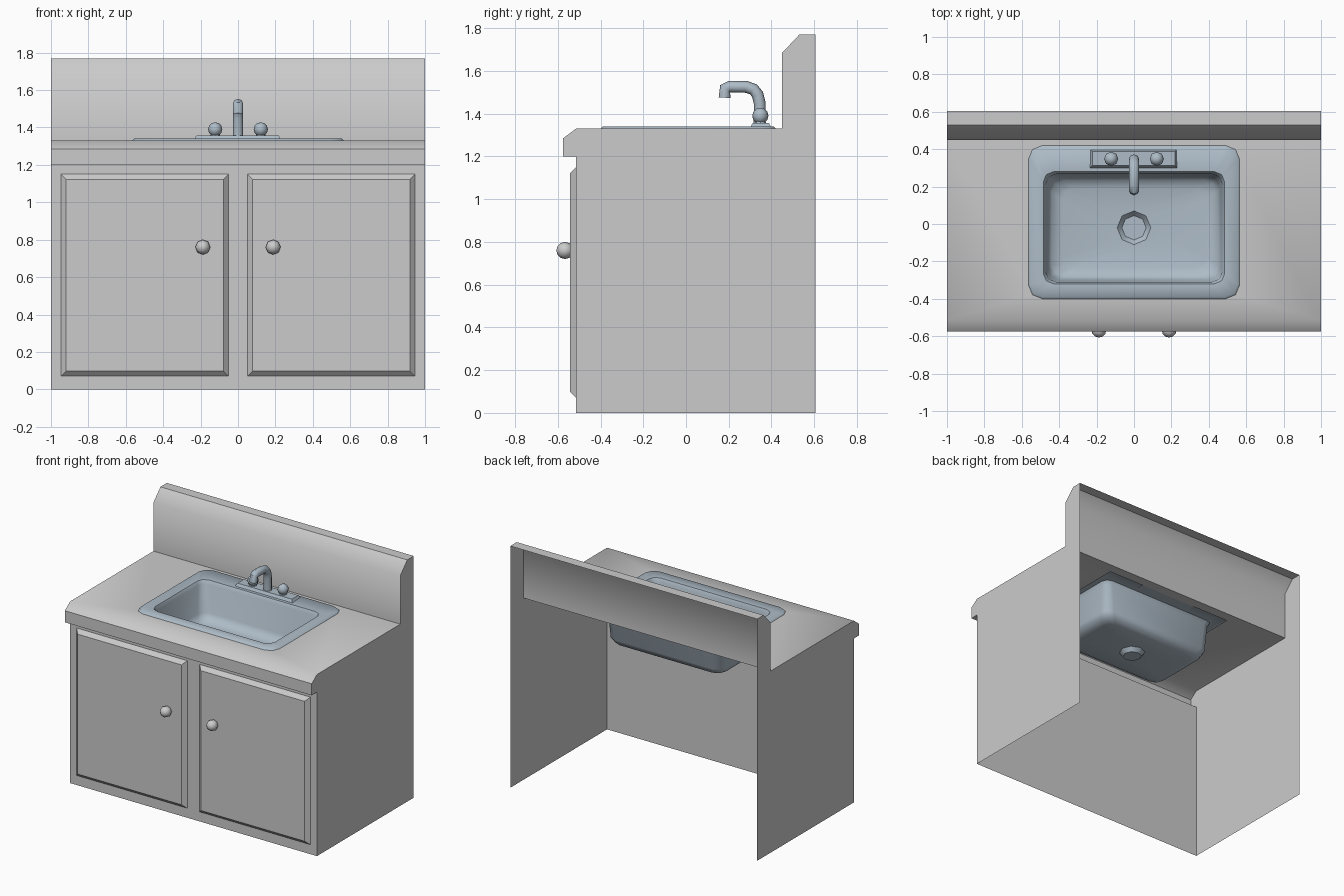
import bpy, bmesh, math
from mathutils import Vector

if "Cube" in bpy.data.objects:
    bpy.data.objects.remove(bpy.data.objects["Cube"])

steel = bpy.data.materials.new("steel")
steel.diffuse_color = (0.42, 0.50, 0.57, 1)
steel.use_nodes = True
steel.node_tree.nodes["Principled BSDF"].inputs["Base Color"].default_value = steel.diffuse_color


def finish(name, bm, mat=None, smooth=None, recalc=True):
    bmesh.ops.remove_doubles(bm, verts=bm.verts, dist=1e-4)
    if recalc:
        bmesh.ops.recalc_face_normals(bm, faces=bm.faces)
    me = bpy.data.meshes.new(name)
    bm.to_mesh(me)
    bm.free()
    ob = bpy.data.objects.new(name, me)
    bpy.context.collection.objects.link(ob)
    if mat:
        me.materials.append(mat)
    if smooth:
        bpy.ops.object.select_all(action='DESELECT')
        ob.select_set(True)
        bpy.context.view_layer.objects.active = ob
        bpy.ops.object.shade_smooth_by_angle(angle=math.radians(smooth))
    return ob


def panel(name, rect, base, top, inset, place, closed=False, mat=None):
    """Rectangle (u0, u1, v0, v1) raised from base to top with sloped edges."""
    bm = bmesh.new()
    rings = []
    for d, h in ((0, base), (inset, top)):
        u0, u1, v0, v1 = rect[0] + d, rect[1] - d, rect[2] + d, rect[3] - d
        rings.append([bm.verts.new(place(u, v, h))
                      for u, v in ((u0, v0), (u1, v0), (u1, v1), (u0, v1))])
    a, b = rings
    for i in range(4):
        j = (i + 1) % 4
        bm.faces.new((a[i], a[j], b[j], b[i]))
    bm.faces.new(b)
    if closed:
        bm.faces.new(a[::-1])
    return finish(name, bm, mat, recalc=False)


def ball(name, loc, r, rot=(0, 0, 0), mat=None):
    bpy.ops.mesh.primitive_uv_sphere_add(segments=8, ring_count=6, radius=r,
                                         location=loc, rotation=rot)
    ob = bpy.context.object
    ob.name = name
    if mat:
        ob.data.materials.append(mat)
    bpy.ops.object.shade_smooth_by_angle(angle=math.radians(60))


# Cabinet shell: side profile (y, z) swept across x, open back and bottom
profile = [(-0.515, 0), (-0.515, 1.20), (-0.575, 1.20), (-0.575, 1.285),
           (-0.515, 1.33), (0.45, 1.33), (0.45, 1.685), (0.53, 1.77),
           (0.605, 1.77), (0.605, 0)]
bm = bmesh.new()
left, right = [[bm.verts.new((x, y, z)) for y, z in profile] for x in (-1, 1)]
bm.faces.new(left)
bm.faces.new(right[::-1])
for i in range(8):
    if i != 4:
        bm.faces.new((left[i], right[i], right[i + 1], left[i + 1]))
# Counter top with the sink cut-out
outer = [left[4], right[4], right[5], left[5]]
hole = [bm.verts.new((x, y, 1.33)) for x, y in
        ((-0.53, -0.37), (0.53, -0.37), (0.53, 0.375), (-0.53, 0.375))]
for i in range(4):
    j = (i + 1) % 4
    bm.faces.new((outer[i], outer[j], hole[j], hole[i]))
finish("cabinet", bm, smooth=46)

# Doors and their knobs
for side, s in (("left", -1), ("right", 1)):
    x0, x1 = sorted((0.05 * s, 0.947 * s))
    panel(side + "_door", (x0, x1, 0.07, 1.15), -0.515, -0.542, 0.028,
          lambda u, v, h: (u, h, v))
    ball(side + "_door_knob", (0.188 * s, -0.567, 0.76), 0.04,
         (math.pi / 2, 0, 0))


# Sink: rounded-rectangle rings lofted from the rim to the drain
def ring(x, y0, y1, r, z):
    pts = []
    for k, (cx, cy) in enumerate(((x - r, y1 - r), (r - x, y1 - r),
                                  (r - x, y0 + r), (x - r, y0 + r))):
        for a in (0, 45, 90):
            t = math.radians(90 * k + a)
            pts.append((cx + r * math.cos(t), cy + r * math.sin(t), z))
    return pts


rings = [ring(0.565, -0.40, 0.42, 0.075, 1.33),
         ring(0.555, -0.39, 0.41, 0.070, 1.341),
         ring(0.485, -0.32, 0.28, 0.055, 1.335),
         ring(0.472, -0.31, 0.267, 0.055, 1.31),
         ring(0.462, -0.30, 0.257, 0.065, 1.11),
         ring(0.440, -0.28, 0.235, 0.065, 1.07),
         ring(0.385, -0.235, 0.19, 0.060, 1.055),
         ring(0.09, -0.11, 0.07, 0.09, 1.05),
         ring(0.065, -0.085, 0.045, 0.065, 1.02)]
bm = bmesh.new()
loops = [[bm.verts.new(p) for p in r] for r in rings]
for a, b in zip(loops, loops[1:]):
    for i in range(12):
        j = (i + 1) % 12
        bm.faces.new((a[i], a[j], b[j], b[i]))
bm.faces.new(loops[-1])
finish("sink_basin", bm, steel, smooth=50, recalc=False)

# Faucet base plate, handles and stems
panel("faucet_plate", (-0.235, 0.23, 0.30, 0.40), 1.335, 1.356, 0.012,
      lambda u, v, h: (u, v, h), closed=True, mat=steel)
for side, s in (("left", -1), ("right", 1)):
    bpy.ops.mesh.primitive_cone_add(vertices=8, radius1=0.028, radius2=0.02,
                                    depth=0.03, location=(0.122 * s, 0.348, 1.365))
    bpy.context.object.name = side + "_handle_stem"
    bpy.context.object.data.materials.append(steel)
    ball(side + "_faucet_handle", (0.122 * s, 0.348, 1.39), 0.038, mat=steel)

# Faucet spout: eight-sided tube along a bent path (y, z)
path = [(0.345, 1.35), (0.345, 1.45), (0.335, 1.49), (0.315, 1.515),
        (0.28, 1.526), (0.205, 1.526), (0.183, 1.518), (0.181, 1.475)]
bm = bmesh.new()
pts = [Vector((0, y, z)) for y, z in path]
prev = None
tube = []
for i, p in enumerate(pts):
    d0 = (p - pts[max(i - 1, 0)]).normalized()
    d1 = (pts[min(i + 1, len(pts) - 1)] - p).normalized()
    d = (d0 + d1).normalized()
    n = d.cross(Vector((1, 0, 0)))
    r = 0.028
    tube.append([bm.verts.new(p + r * (Vector((1, 0, 0)) * math.cos(k * math.pi / 4)
                                       + n * math.sin(k * math.pi / 4)))
                 for k in range(8)])
for a, b in zip(tube, tube[1:]):
    for k in range(8):
        j = (k + 1) % 8
        bm.faces.new((a[k], a[j], b[j], b[k]))
bm.faces.new(tube[0])
bm.faces.new(tube[-1])
finish("faucet_spout", bm, steel, smooth=50)
